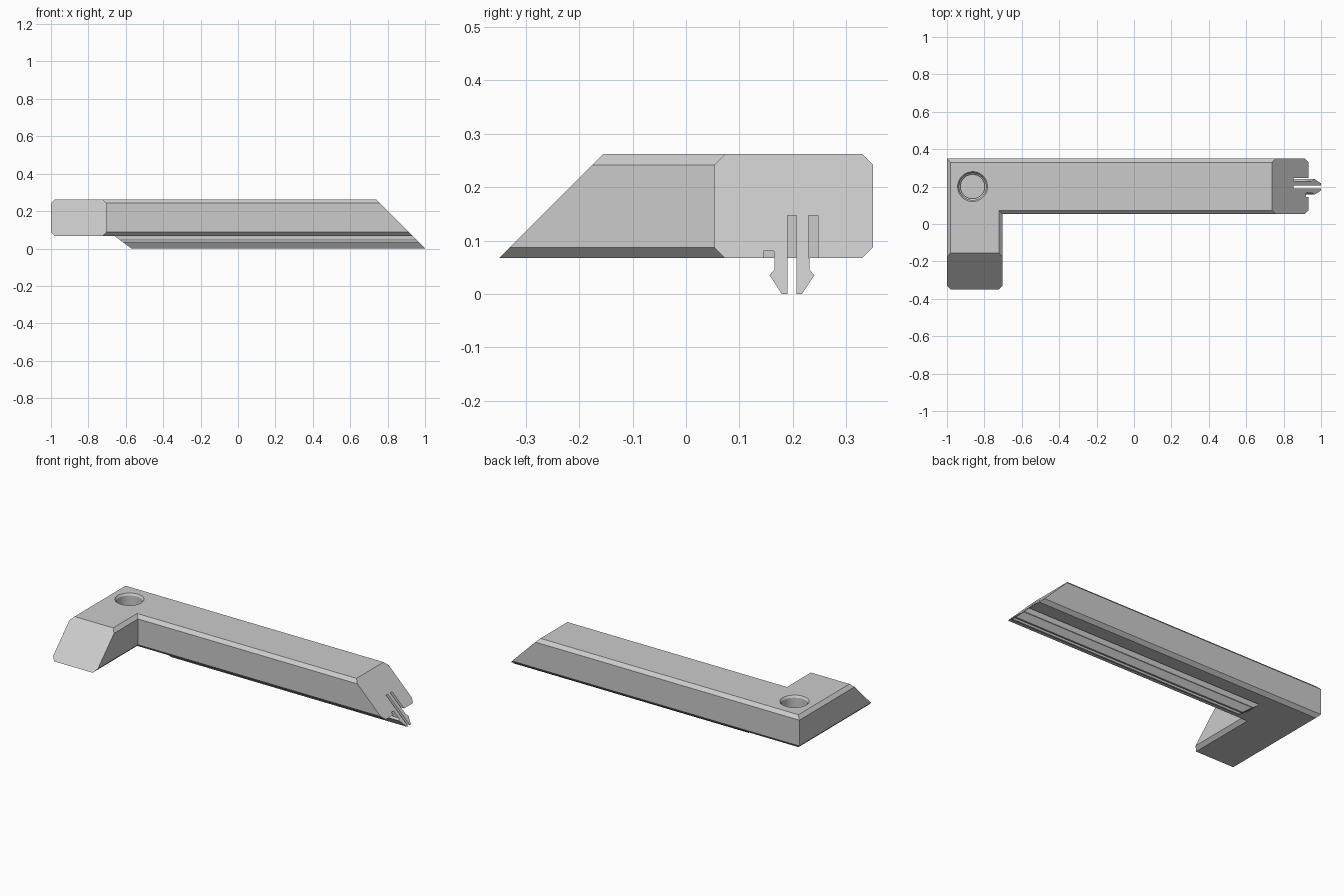
import bpy
import bmesh
import math

if "Cube" in bpy.data.objects:
    bpy.data.objects.remove(bpy.data.objects["Cube"])

BOTTOM, TOP = 0.067, 0.262      # body height range
WIDTH, BEVEL = 0.297, 0.02      # arm width and edge chamfer
INNER_X, INNER_Y = -0.703, 0.053

grey = bpy.data.materials.new("plain grey")
grey.use_nodes = True
tone = (0.6, 0.6, 0.6, 1)
grey.diffuse_color = tone
grey.node_tree.nodes["Principled BSDF"].inputs["Base Color"].default_value = tone


def loft(name, rings):
    """Bridge equal rings of points and cap both ends."""
    bm = bmesh.new()
    loops = [[bm.verts.new(p) for p in ring] for ring in rings]
    n = len(loops[0])
    for a, b in zip(loops, loops[1:]):
        for i in range(n):
            j = (i + 1) % n
            bm.faces.new((a[i], a[j], b[j], b[i]))
    bm.faces.new(loops[0])
    bm.faces.new(loops[-1])
    bmesh.ops.recalc_face_normals(bm, faces=bm.faces)
    mesh = bpy.data.meshes.new(name)
    bm.to_mesh(mesh)
    bm.free()
    mesh.materials.append(grey)
    obj = bpy.data.objects.new(name, mesh)
    bpy.context.collection.objects.link(obj)
    return obj


def end_x(z):
    """Slanted cut at the tip of the long arm."""
    return 1 - z


def circle(radius, z, n=48):
    return [(-0.863 + radius * math.cos(2 * math.pi * i / n),
             0.2 + radius * math.sin(2 * math.pi * i / n), z) for i in range(n)]


def cut(target, cutter):
    cutter.hide_render = True
    mod = target.modifiers.new("cut", "BOOLEAN")
    mod.operation = "DIFFERENCE"
    mod.solver = "EXACT"
    mod.object = cutter
    bpy.context.view_layer.objects.active = target
    bpy.ops.object.modifier_apply(modifier=mod.name)
    bpy.data.objects.remove(cutter)


# Chamfered section (distance outward, height) swept round the mitred corner
section = [(BEVEL, BOTTOM), (WIDTH - BEVEL, BOTTOM),
           (WIDTH, BOTTOM + BEVEL), (WIDTH, TOP - BEVEL),
           (WIDTH - BEVEL, TOP), (BEVEL, TOP),
           (0, TOP - BEVEL), (0, BOTTOM + BEVEL)]
body = loft("angled_body", [
    [(INNER_X - u, z - BOTTOM - 0.35, z) for u, z in section],
    [(INNER_X - u, INNER_Y + u, z) for u, z in section],
    [(end_x(z), INNER_Y + u, z) for u, z in section]])

# Grooves beside and between the clip legs
for y0, y1, roof in ((0.145, 0.165, 0.08), (0.19, 0.207, 0.147), (0.23, 0.247, 0.147)):
    ring = [(y0, 0.03), (y1, 0.03), (y1, roof), (y0, roof)]
    cut(body, loft("groove_cutter", [[(x, y, z) for y, z in ring] for x in (-0.66, 1.1)]))

# Blind round socket with a small stepped rim
cut(body, loft("socket_cutter", [circle(0.065, 0.16), circle(0.065, 0.185), circle(0.072, 0.19),
                                 circle(0.072, 0.25), circle(0.08, TOP), circle(0.08, 0.3)]))

# Mirrored snap legs with barbed edges along the underside
middle = 0.1985
barb = [(0.0085, BOTTOM), (0.0325, BOTTOM), (0.0325, 0.046),
        (0.042, 0.035), (0.019, 0), (0.0085, 0)]
for name, side in (("front_clip_leg", -1), ("back_clip_leg", 1)):
    points = [(middle + side * d, z) for d, z in barb]
    loft(name, [[(-0.57 - 1.35 * z, y, z) for y, z in points],
                [(end_x(z), y, z) for y, z in points]])

# Smooth only the round socket walls
bpy.ops.object.select_all(action="DESELECT")
body.select_set(True)
bpy.context.view_layer.objects.active = body
bpy.ops.object.shade_smooth_by_angle(angle=math.radians(20))
